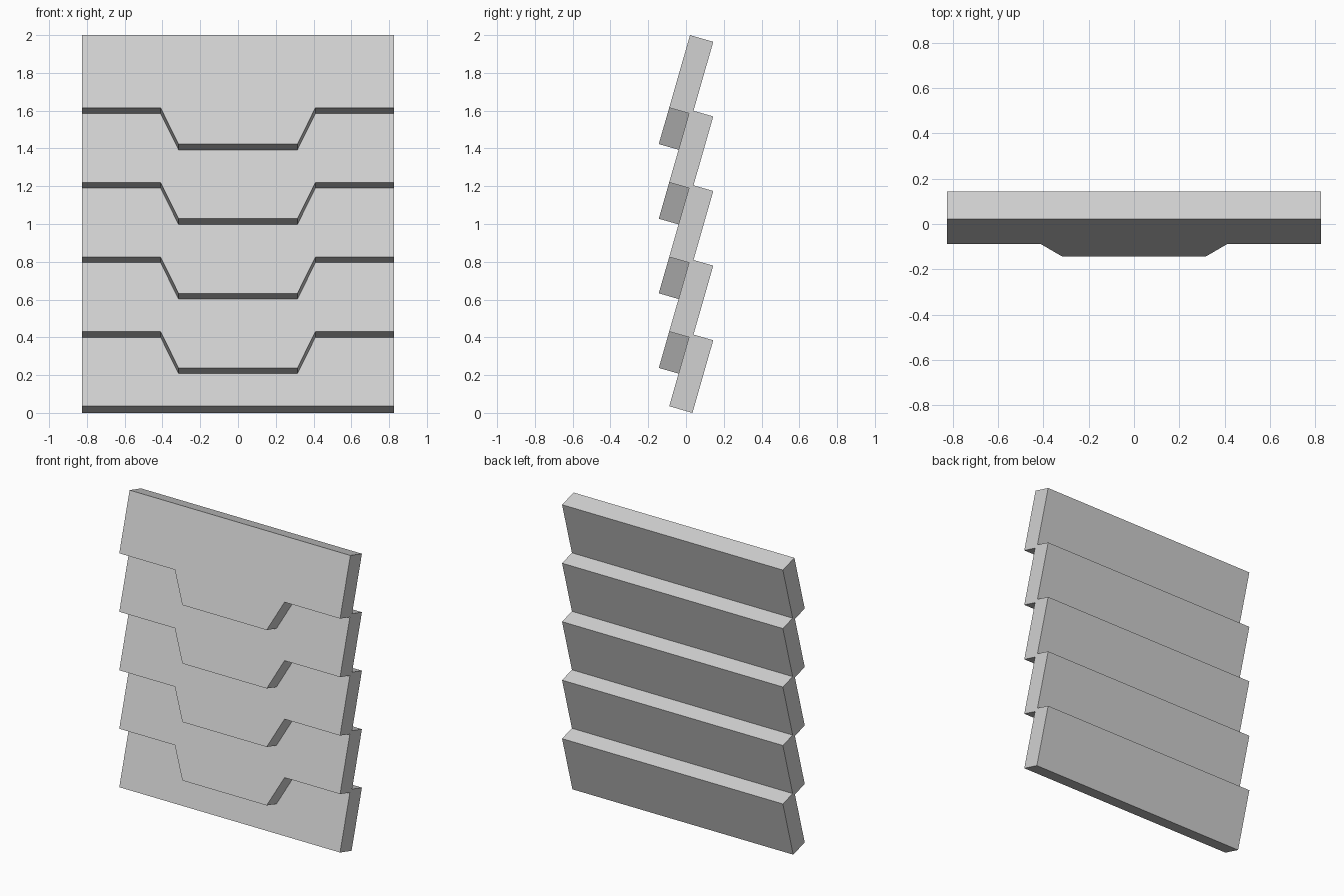
import bpy
import bmesh
from math import radians, sin

cube = bpy.data.objects.get("Cube")
if cube:
    bpy.data.objects.remove(cube, do_unlink=True)

WIDTH, HEIGHT, DEPTH = 1.65, 0.40, 0.128
TILT = radians(16)
PITCH = 0.395
COUNT = 5

# Single plain grey finish
grey = bpy.data.materials.new("plain grey")
grey.use_nodes = True
colour = (0.64, 0.64, 0.64, 1)
grey.diffuse_color = colour
grey.node_tree.nodes["Principled BSDF"].inputs["Base Color"].default_value = colour


def make_slat(name, has_tab):
    """Extrude the slat outline, with an optional tapered tab below its lower edge."""
    half = WIDTH / 2
    right_half = [(0.315, -0.2), (0.41, 0)] if has_tab else []
    right_half += [(half, 0), (half, HEIGHT)]
    outline = right_half + [(-x, z) for x, z in reversed(right_half)]

    bm = bmesh.new()
    face = bm.faces.new([bm.verts.new((x, 0, z)) for x, z in outline])
    extruded = bmesh.ops.extrude_face_region(bm, geom=[face], use_keep_orig=True)
    back = [v for v in extruded["geom"] if isinstance(v, bmesh.types.BMVert)]
    bmesh.ops.translate(bm, verts=back, vec=(0, DEPTH, 0))
    bmesh.ops.recalc_face_normals(bm, faces=bm.faces)

    mesh = bpy.data.meshes.new(name)
    bm.to_mesh(mesh)
    bm.free()
    mesh.materials.append(grey)
    slat = bpy.data.objects.new(name, mesh)
    bpy.context.collection.objects.link(slat)
    return slat


# Stack of leaning slats; all but the lowest overlap the slat below with a tab
for i in range(COUNT):
    slat = make_slat(f"slat_{i + 1}", has_tab=i > 0)
    slat.rotation_euler.x = -TILT
    slat.location = (0, -0.089, DEPTH * sin(TILT) + i * PITCH)
